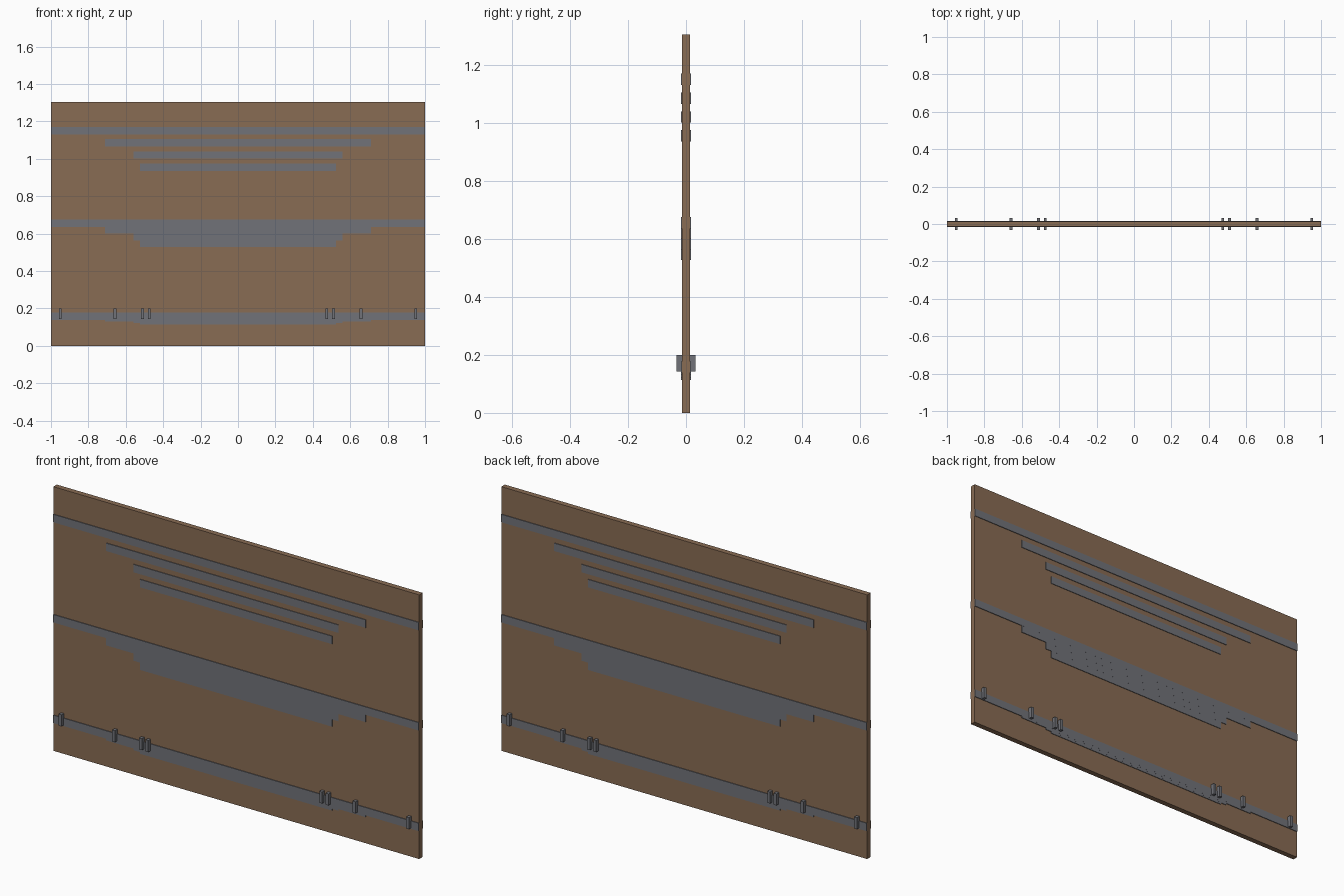
import bpy
import bmesh
from mathutils import Matrix, Vector

cube = bpy.data.objects.get("Cube")
if cube:
    bpy.data.objects.remove(cube, do_unlink=True)


def material(name, colour):
    mat = bpy.data.materials.new(name)
    mat.use_nodes = True
    mat.diffuse_color = (*colour, 1)
    bsdf = next(n for n in mat.node_tree.nodes if n.type == 'BSDF_PRINCIPLED')
    bsdf.inputs["Base Color"].default_value = (*colour, 1)
    return mat


def box(name, x, z_low, z_high, width, depth, mat):
    mesh = bpy.data.meshes.new(name)
    bm = bmesh.new()
    size = Vector((width, depth, z_high - z_low))
    bmesh.ops.create_cube(bm, size=1, matrix=Matrix.Diagonal(size).to_4x4())
    bm.to_mesh(mesh)
    bm.free()
    mesh.materials.append(mat)
    obj = bpy.data.objects.new(name, mesh)
    obj.location = (x, 0, (z_low + z_high) / 2)
    bpy.context.collection.objects.link(obj)
    return obj


wood = material("brown wood", (0.25, 0.15, 0.088))
metal = material("grey metal", (0.165, 0.17, 0.19))

# Main panel
box("panel", 0, 0, 1.305, 2, 0.027, wood)

# Three groups of rails, each stepping down to shorter rails
half_lengths = (0.9995, 0.71, 0.56, 0.525)
groups = {"upper": (1.17, 0.065), "middle": (0.675, 0.036), "lower": (0.178, 0.0085)}
for group, (top, step) in groups.items():
    for i, half in enumerate(half_lengths):
        z = top - i * step
        # Each shorter rail is a hair thinner so overlapping faces stay clean
        box(f"{group}_rail_{i + 1}", 0, z - 0.039, z, 2 * half, 0.034 - i * 0.0003, metal)

# Upright pegs passing through the lowest rail
for side, name in ((-1, "right"), (1, "left")):
    for i, x in enumerate((0.95, 0.657, 0.51, 0.475)):
        box(f"{name}_peg_{i + 1}", side * x, 0.143, 0.2, 0.015, 0.066, metal)
